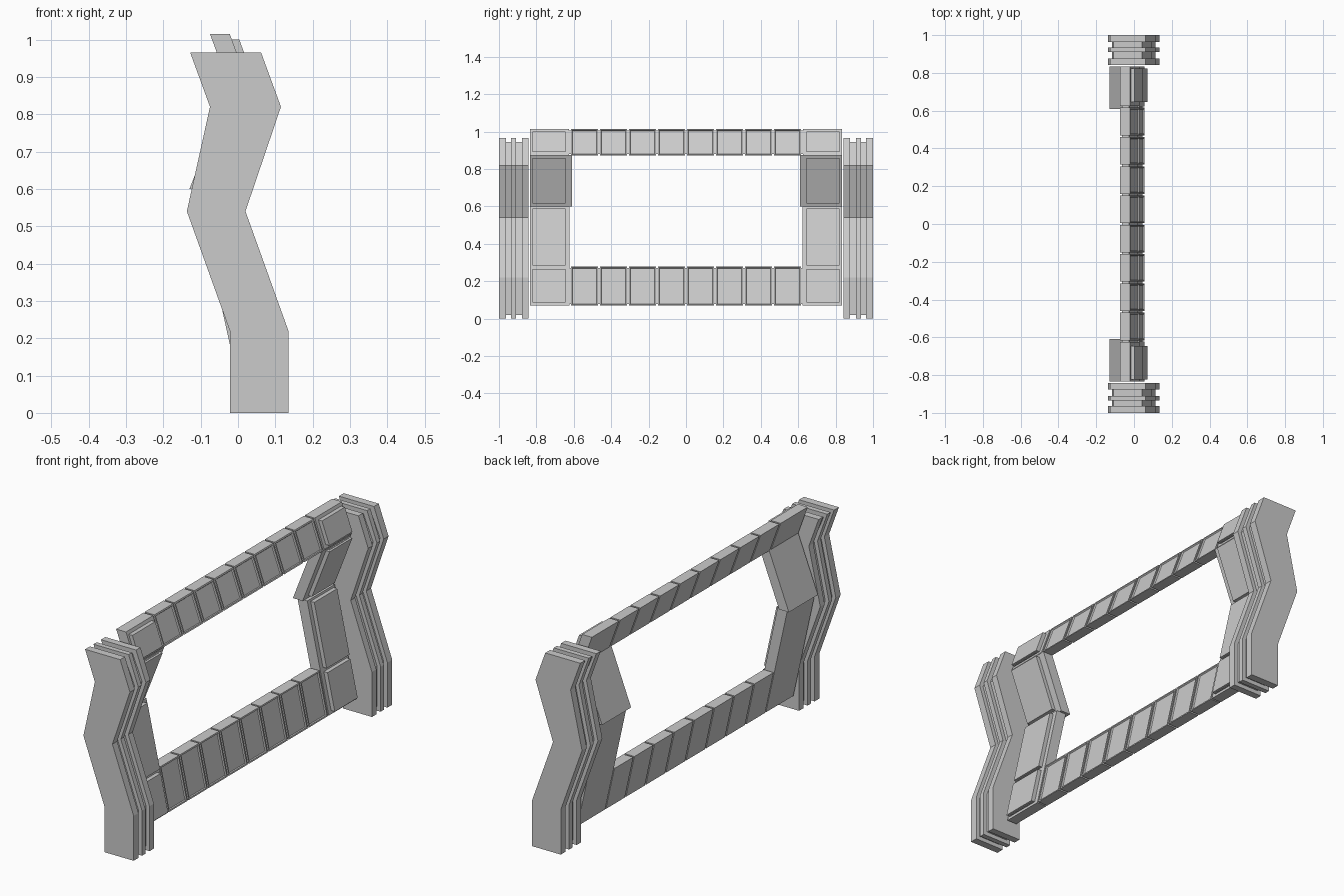
import bpy, bmesh

if "Cube" in bpy.data.objects:
    bpy.data.objects.remove(bpy.data.objects["Cube"])

# Zigzag side profile: (left x, right x, z)
PROFILE = [(-0.022, 0.135, 0.0), (-0.022, 0.135, 0.22), (-0.137, 0.02, 0.54),
           (-0.075, 0.115, 0.82), (-0.128, 0.062, 0.965)]


def finish(bm, name):
    bmesh.ops.recalc_face_normals(bm, faces=bm.faces)
    me = bpy.data.meshes.new(name)
    bm.to_mesh(me)
    bm.free()
    ob = bpy.data.objects.new(name, me)
    bpy.context.collection.objects.link(ob)
    return ob


def zigzag_plate(name, y0, y1, inset=0.0):
    """Extrude the zigzag outline along y, optionally shrunk."""
    rows = [(l + inset, r - inset, min(max(z, inset), 0.965 - inset)) for l, r, z in PROFILE]
    outline = [(r, z) for l, r, z in rows] + [(l, z) for l, r, z in reversed(rows)]
    bm = bmesh.new()
    face = bm.faces.new([bm.verts.new((x, y0, z)) for x, z in outline])
    ext = bmesh.ops.extrude_face_region(bm, geom=[face])
    for v in ext["geom"]:
        if isinstance(v, bmesh.types.BMVert):
            v.co.y = y1
    return finish(bm, name)


def leaning_box(name, back, thick, y, z, border=0.0, depth=0.0):
    """Box leaning in x; back(z) gives its rear plane. The front may get a recessed panel."""
    bm = bmesh.new()
    bmesh.ops.create_cube(bm, size=1)
    for v in bm.verts:
        zz = z[1] if v.co.z > 0 else z[0]
        yy = max(y) if v.co.y > 0 else min(y)
        v.co = (back(zz) + (thick if v.co.x > 0 else 0), yy, zz)
    bm.normal_update()
    if border:
        front = max(bm.faces, key=lambda f: f.calc_center_median().x)
        bmesh.ops.inset_individual(bm, faces=[front], thickness=border, depth=0)
        bmesh.ops.inset_individual(bm, faces=[front], thickness=0.004, depth=-depth)
    return finish(bm, name)


# Rear planes of the three leaning sections
def lower(z): return 0.003 - 0.22 * (z - 0.07)
def upper(z): return -0.130 + 0.39 * (z - 0.60)
def top(z): return -0.075 - 0.366 * (z - 1.015)


T = 0.053
for s, side in ((1, "back"), (-1, "front")):
    # Layered end pillar
    for i, (a, b) in enumerate(((0.963, 1.0), (0.91, 0.935), (0.843, 0.877))):
        zigzag_plate(f"{side}_pillar_plate_{i}", s * a, s * b)
    zigzag_plate(f"{side}_pillar_core", s * 0.86, s * 0.98, 0.02)

    # Post slabs
    py = (s * 0.61, s * 0.835)
    leaning_box(f"{side}_lower_post", lower, T, (s * 0.622, s * 0.835), (0.07, 0.60))
    leaning_box(f"{side}_upper_post", upper, T, py, (0.60, 0.875))
    leaning_box(f"{side}_top_corner", top, T, (s * 0.625, s * 0.835), (0.872, 1.015))

    # Framed panels on the post fronts
    for n, plane, z in (("bottom", lower, (0.085, 0.265)), ("middle", lower, (0.285, 0.59)),
                        ("upper", upper, (0.615, 0.86)), ("top", top, (0.89, 1.0))):
        leaning_box(f"{side}_{n}_panel", lambda q, p=plane: p(q) + T - 0.005, 0.025,
                    (s * 0.645, s * 0.822), z, 0.016, 0.01)

# Rails: slim core with eight separate blocks along it
for n, plane, z in (("bottom", lower, (0.07, 0.28)), ("top", top, (0.872, 1.015))):
    leaning_box(f"{n}_rail_core", lambda q, p=plane: p(q) + 0.008, T - 0.016,
                (-0.63, 0.63), (z[0] + 0.008, z[1] - 0.008))
    for i in range(8):
        y = -0.5425 + i * 0.155
        leaning_box(f"{n}_rail_block_{i}", plane, T, (y - 0.073, y + 0.073), z, 0.010, 0.006)
